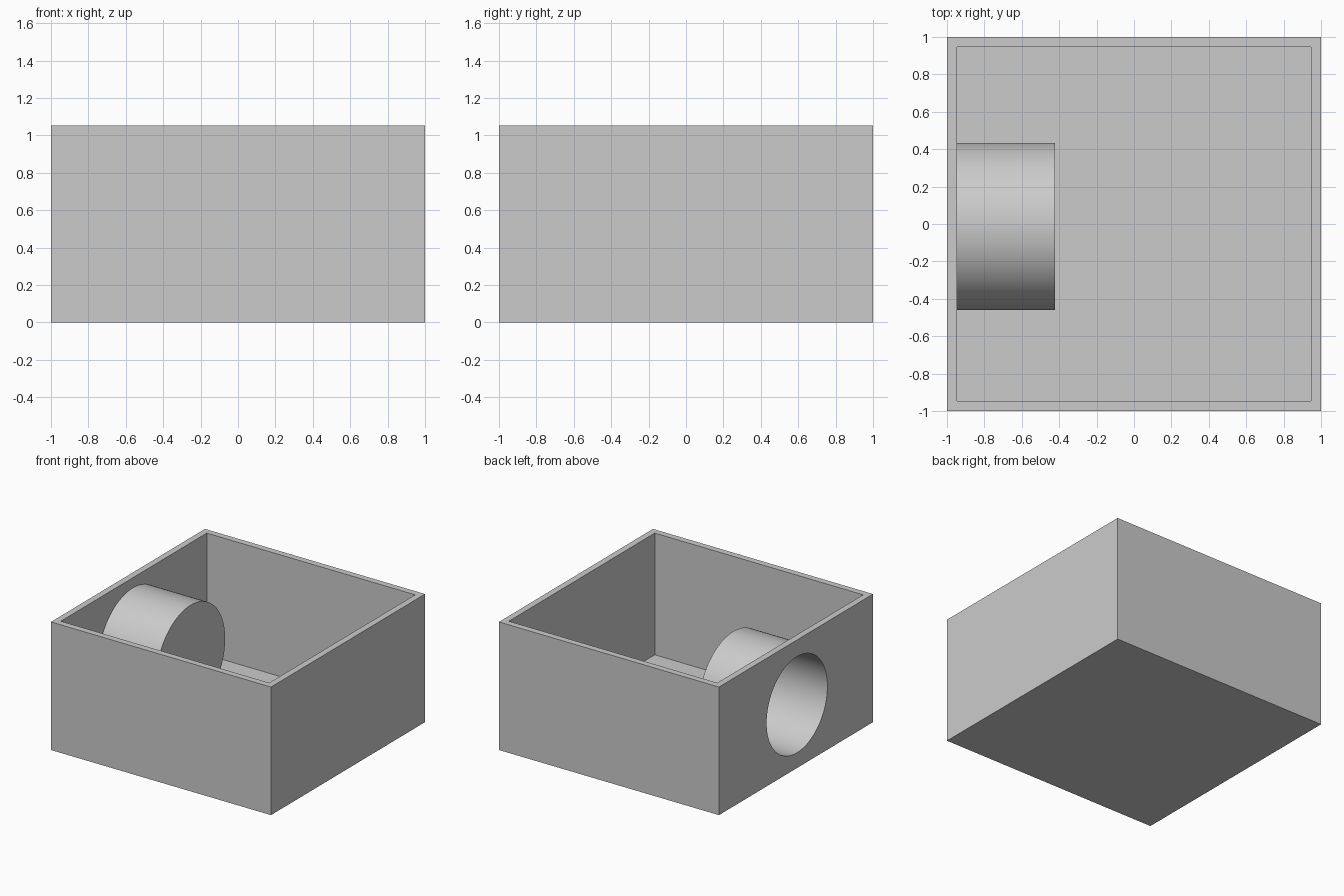
import bpy
import math

cube = bpy.data.objects.get("Cube")
if cube:
    bpy.data.objects.remove(cube, do_unlink=True)

WALL = 1 / 19            # shared wall thickness
HEIGHT = 20 / 19
TUBE_Y, TUBE_Z = -0.013, 0.521
TUBE_END = -1 + 11 * WALL
TUBE_RADIUS = 8.5 * WALL

grey = bpy.data.materials.new("plain grey")
grey.use_nodes = True
grey.diffuse_color = (0.6, 0.6, 0.6, 1)
grey.node_tree.nodes["Principled BSDF"].inputs["Base Color"].default_value = (0.6, 0.6, 0.6, 1)


def block(name, width, bottom, top):
    """Square block centred on the z axis."""
    bpy.ops.mesh.primitive_cube_add(size=1, location=(0, 0, (bottom + top) / 2))
    ob = bpy.context.object
    ob.name = name
    ob.scale = (width, width, top - bottom)
    bpy.ops.object.transform_apply(location=True, rotation=True, scale=True)
    ob.data.materials.append(grey)
    return ob


def rod(name, radius, start, end):
    """Cylinder along x on the tube axis."""
    bpy.ops.mesh.primitive_cylinder_add(
        vertices=96, radius=radius, depth=end - start,
        location=((start + end) / 2, TUBE_Y, TUBE_Z), rotation=(0, math.pi / 2, 0))
    ob = bpy.context.object
    ob.name = name
    bpy.ops.object.transform_apply(location=True, rotation=True, scale=True)
    ob.data.materials.append(grey)
    return ob


def combine(target, other, operation):
    """Apply a boolean and remove the helper."""
    bpy.context.view_layer.objects.active = target
    mod = target.modifiers.new(operation.lower(), "BOOLEAN")
    mod.operation = operation
    mod.solver = "EXACT"
    mod.object = other
    bpy.ops.object.modifier_apply(modifier=mod.name)
    bpy.data.objects.remove(other, do_unlink=True)


# Open box with thin walls and floor
box = block("open_box", 2, 0, HEIGHT)
combine(box, block("cavity", 2 - 2 * WALL, WALL, HEIGHT + 0.2), "DIFFERENCE")

# Closed tube standing inward from the right wall, open to the outside
combine(box, rod("tube", TUBE_RADIUS, -1 + WALL / 2, TUBE_END), "UNION")
combine(box, rod("bore", TUBE_RADIUS - WALL, -1.2, TUBE_END - WALL), "DIFFERENCE")

# Round tube surfaces, crisp box edges
bpy.ops.object.select_all(action="DESELECT")
box.select_set(True)
bpy.context.view_layer.objects.active = box
bpy.ops.object.shade_smooth_by_angle(angle=math.radians(30))
